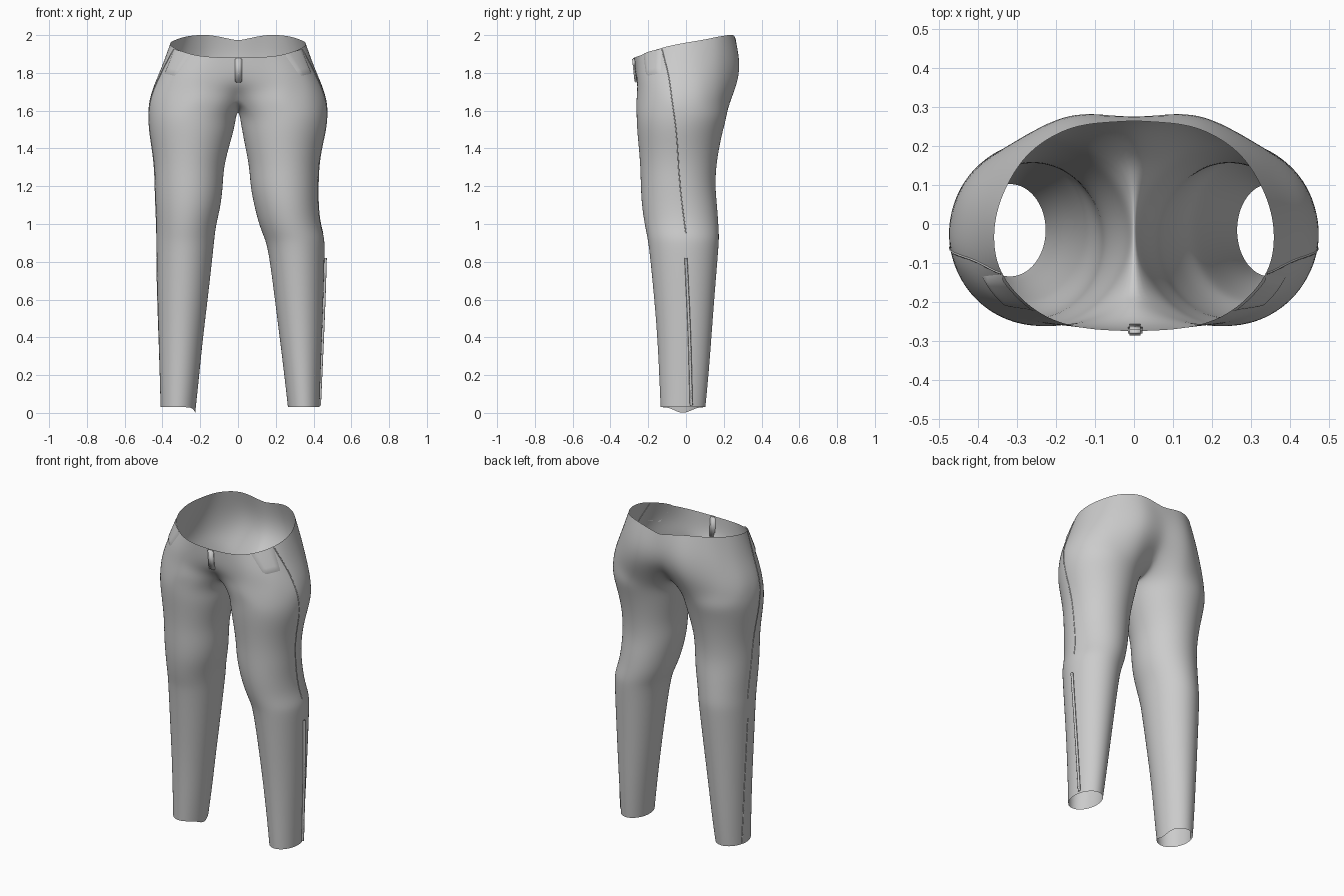
import bpy, bmesh, math
from mathutils import Vector
from mathutils.bvhtree import BVHTree

if "Cube" in bpy.data.objects:
    bpy.data.objects.remove(bpy.data.objects["Cube"])

# Half outlines of the seat, from front centre round the side to back centre
WAIST = [(0, -.275, 1.88), (.12, -.268, 1.883), (.22, -.24, 1.893), (.30, -.18, 1.915), (.35, -.10, 1.94),
         (.357, 0, 1.96), (.325, .1, 1.977), (.26, .19, 1.995), (.15, .25, 2.0), (0, .265, 1.97)]
UPPER = [(0, -.272, 1.80), (.13, -.266, 1.80), (.25, -.248, 1.80), (.345, -.19, 1.81), (.395, -.10, 1.82),
         (.403, 0, 1.83), (.375, .1, 1.84), (.30, .2, 1.86), (.16, .283, 1.87), (0, .28, 1.86)]
HIP = [(0, -.25, 1.73), (.13, -.258, 1.73), (.26, -.25, 1.73), (.375, -.19, 1.73), (.435, -.10, 1.73),
       (.447, 0, 1.73), (.415, .1, 1.74), (.325, .2, 1.75), (.17, .278, 1.76), (0, .26, 1.76)]
FORK = [(0, -.19, 1.675), (.10, -.24, 1.66), (.23, -.265, 1.65), (.375, -.21, 1.65), (.46, -.10, 1.65),
        (.47, 0, 1.65), (.44, .1, 1.65), (.345, .19, 1.66), (.17, .245, 1.665), (0, .18, 1.67)]
CROTCH = [(0, .18, 1.67), (0, .1, 1.61), (0, 0, 1.59), (0, -.1, 1.615), (0, -.19, 1.675)]

# Leg levels: height, front y, back y, left inner/outer, right inner/outer
LEGS = [(1.58, -.263, .22, .008, .477, .008, .477), (1.5, -.26, .197, .02, .472, .02, .467),
        (1.4, -.25, .175, .05, .455, .04, .442), (1.3, -.242, .16, .075, .442, .06, .427),
        (1.2, -.24, .155, .08, .44, .065, .425), (1.1, -.235, .165, .09, .437, .085, .425),
        (1.0, -.22, .172, .115, .432, .11, .435), (.93, -.205, .176, .124, .432, .138, .458),
        (.87, -.195, .172, .13, .432, .16, .46), (.6, -.168, .15, .16, .427, .195, .452),
        (.4, -.152, .135, .185, .42, .22, .445), (.2, -.142, .12, .205, .415, .245, .437),
        (.03, -.135, .103, .226, .41, .264, .432)]
OUT, INN = 27, 8


def spline(pts, n):
    """Resample a smooth curve through pts into n segments."""
    p = [Vector(q) for q in pts]
    res = []
    for i in range(n + 1):
        f = i / n * (len(p) - 1)
        k = min(int(f), len(p) - 2)
        u = f - k
        b, c = p[k], p[k + 1]
        a = p[k - 1] if k else b * 2 - c
        d = p[k + 2] if k + 2 < len(p) else c * 2 - b
        res.append(.5 * (2 * b + (c - a) * u + (2 * a - 5 * b + 4 * c - d) * u * u
                         + (3 * b - a - 3 * c + d) * u ** 3))
    return res


def make_object(name, bm):
    me = bpy.data.meshes.new(name)
    bm.to_mesh(me)
    bm.free()
    for f in me.polygons:
        f.use_smooth = True
    ob = bpy.data.objects.new(name, me)
    bpy.context.collection.objects.link(ob)
    return ob


def leg_ring(row, side):
    z, front, back = row[:3]
    inner, outer = row[3:5] if side < 0 else row[5:7]
    angles = [math.radians(-50 + 280 * i / OUT) for i in range(OUT)]
    angles += [math.radians(230 + 80 * i / INN) for i in range(INN)]
    ring = []
    for a in angles:
        dip = .03 * max(0, -math.sin(a)) ** 8 if z < .1 and side < 0 else 0
        ring.append(Vector(((inner + outer) / 2 + (outer - inner) / 2 * math.sin(a),
                            (front + back) / 2 - (back - front) / 2 * math.cos(a), z - dip)))
    return ring


# Trouser shell: seat and both legs in one surface
bm = bmesh.new()
for side in (-1, 1):
    def verts(pts):
        return [bm.verts.new((p.x * side, p.y, p.z)) for p in pts]
    seat = [verts(spline(r, OUT)) for r in (WAIST, UPPER, HIP)]
    fork = verts(spline(FORK, OUT) + spline(CROTCH, INN)[1:-1])
    for a, b in zip(seat, seat[1:] + [fork]):
        for i in range(OUT):
            bm.faces.new((a[i], a[i + 1], b[i + 1], b[i]))
    rings = [fork] + [verts(leg_ring(r, side)) for r in LEGS]
    for a, b in zip(rings, rings[1:]):
        for i in range(len(a)):
            j = (i + 1) % len(a)
            bm.faces.new((a[i], a[j], b[j], b[i]))
bmesh.ops.remove_doubles(bm, verts=bm.verts, dist=.0005)
bmesh.ops.recalc_face_normals(bm, faces=bm.faces)
shell = make_object("trouser_shell", bm)
sub = shell.modifiers.new("smooth", 'SUBSURF')
sub.levels = sub.render_levels = 2

bpy.context.view_layer.update()
tree = BVHTree.FromObject(shell, bpy.context.evaluated_depsgraph_get())


def on_surface(p, lift=0):
    """Nearest point on the shell, lifted outwards."""
    co, no = tree.find_nearest(Vector(p))[:2]
    return co + no * lift


def seam(name, pts, radius, n=40, lift=0):
    cu = bpy.data.curves.new(name, 'CURVE')
    cu.dimensions = '3D'
    cu.bevel_depth = radius
    cu.bevel_resolution = 1
    s = cu.splines.new('POLY')
    s.points.add(n)
    for q, p in zip(s.points, spline(pts, n)):
        q.co = (*on_surface(p, lift), 1)
    ob = bpy.data.objects.new(name, cu)
    bpy.context.collection.objects.link(ob)


for side, word in ((-1, "left"), (1, "right")):
    # Side seams from waist to knee, then down to the hem
    seam(word + "_side_seam", [(side * x, y, z) for x, y, z in
         ((.345, -.13, 1.928), (.42, -.085, 1.75), (.48, -.055, 1.5), (.44, -.03, 1.2), (.45, 0, .95))], .003)
    low = [(side * .47, .0, .82), (side * .46, .02, .4), (side * .44, .03, .04)]
    seam(word + "_lower_seam", low, .008 if side > 0 else .003, lift=.006 if side > 0 else 0)

    # Front pocket patch laid over the hip
    c = [Vector((side * x, y, z)) for x, y, z in
         ((.25, -.23, 1.9), (.34, -.13, 1.925), (.40, -.14, 1.80), (.335, -.22, 1.785))]
    bm = bmesh.new()
    n = 8
    g = [[bm.verts.new(on_surface(c[0].lerp(c[1], i / n).lerp(c[3].lerp(c[2], i / n), j / n),
          0 if i in (0, n) or j == n else .006)) for i in range(n + 1)] for j in range(n + 1)]
    for j in range(n):
        for i in range(n):
            bm.faces.new((g[j][i], g[j][i + 1], g[j + 1][i + 1], g[j + 1][i]))
    bmesh.ops.recalc_face_normals(bm, faces=bm.faces)
    make_object(word + "_pocket", bm)

# Fly strap at the front centre
bm = bmesh.new()
bmesh.ops.create_cube(bm, size=1)
for v in bm.verts:
    top = v.co.z > 0
    back_y = -.27 if top else -.256
    v.co = (v.co.x * .038 + .003, back_y - (.016 if v.co.y < 0 else 0), 1.878 if top else 1.75)
bmesh.ops.bevel(bm, geom=bm.edges[:], offset=.005, segments=2, affect='EDGES')
make_object("fly_strap", bm)
